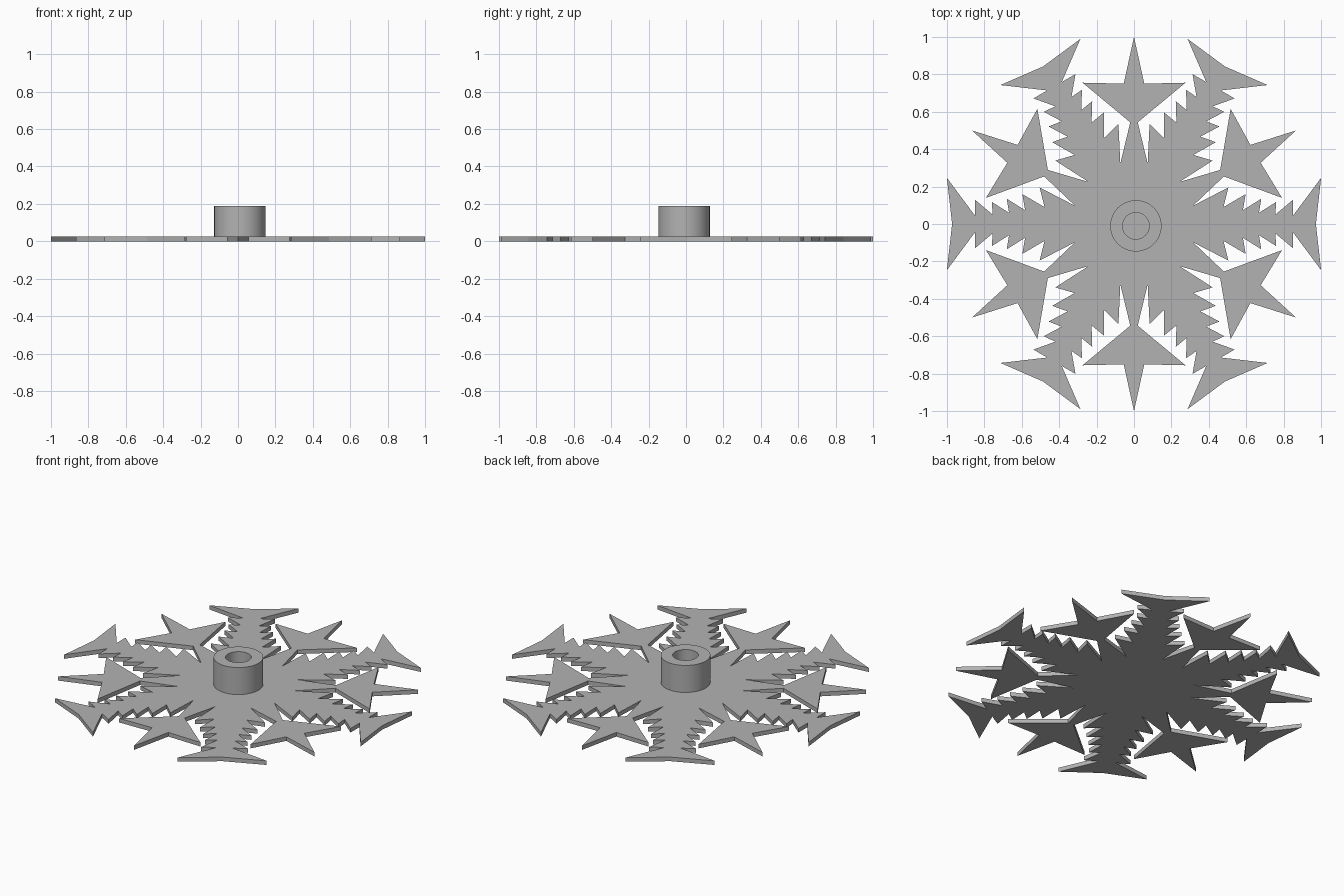
import bpy, bmesh
from math import radians, tau
from mathutils import Matrix, Vector

cube = bpy.data.objects.get("Cube")
if cube:
    bpy.data.objects.remove(cube)

PLATE_TOP = 0.025
HUB_TOP = 0.19

grey = bpy.data.materials.new("plain grey")
grey.use_nodes = True
grey.diffuse_color = (0.45, 0.45, 0.45, 1)
grey.node_tree.nodes["Principled BSDF"].inputs["Base Color"].default_value = grey.diffuse_color


def add_object(name, bm):
    bmesh.ops.recalc_face_normals(bm, faces=bm.faces[:])
    mesh = bpy.data.meshes.new(name)
    bm.to_mesh(mesh)
    bm.free()
    mesh.materials.append(grey)
    obj = bpy.data.objects.new(name, mesh)
    bpy.context.collection.objects.link(obj)
    return obj


def turn(p, degrees):
    return Matrix.Rotation(radians(degrees), 2) @ Vector(p)


# Half of one arm along +x: forked tail, then saw teeth in to the notch
arm = [(1, 0.247), (0.85, 0.045), (0.85, 0.13), (0.755, 0.05), (0.76, 0.118),
       (0.668, 0.06), (0.68, 0.135), (0.582, 0.074), (0.597, 0.16),
       (0.478, 0.09), (0.504, 0.195), (0.316, 0.098)]

# Half of one star along +y: neck, wing and inner corner, turned beside the arm
star = [(0.02, 0.543), (0.275, 0.755), (0.055, 0.75)]
half = [Vector(p) for p in arm] + [turn(p, -60) for p in star]

# Mirror the half about the star axis and repeat it around the centre
outline = []
for k in range(6):
    mirrored = [turn((p.x, -p.y), 60) for p in reversed(half)]
    sector = [Vector((0.972, 0))] + half + [turn((1, 0), 30)] + mirrored
    outline += [turn(p, 60 * k) for p in sector]

# Snowflake plate
bm = bmesh.new()
face = bm.faces.new([bm.verts.new((p.x, p.y, 0)) for p in outline])
result = bmesh.ops.extrude_face_region(bm, geom=[face], use_keep_orig=True)
top = [g for g in result["geom"] if isinstance(g, bmesh.types.BMVert)]
bmesh.ops.translate(bm, verts=top, vec=(0, 0, PLATE_TOP))
bmesh.ops.triangulate(bm, faces=[f for f in bm.faces if len(f.verts) > 4])
add_object("snowflake_plate", bm)

# Hollow hub, revolved from a rectangular section
bm = bmesh.new()
section = [(0.137, 0.02), (0.137, HUB_TOP), (0.071, HUB_TOP), (0.071, 0.02)]
ring = [bm.verts.new((r, 0, z)) for r, z in section]
edges = [bm.edges.new((ring[i], ring[(i + 1) % 4])) for i in range(4)]
bmesh.ops.spin(bm, geom=ring + edges, cent=(0, 0, 0), axis=(0, 0, 1),
               angle=tau, steps=64, use_merge=True)
bmesh.ops.remove_doubles(bm, verts=bm.verts[:], dist=0.0005)
hub = add_object("hub_tube", bm)
hub.location = (0.01, -0.01, 0)

bpy.ops.object.select_all(action="DESELECT")
hub.select_set(True)
bpy.context.view_layer.objects.active = hub
bpy.ops.object.shade_smooth_by_angle(angle=radians(30))
